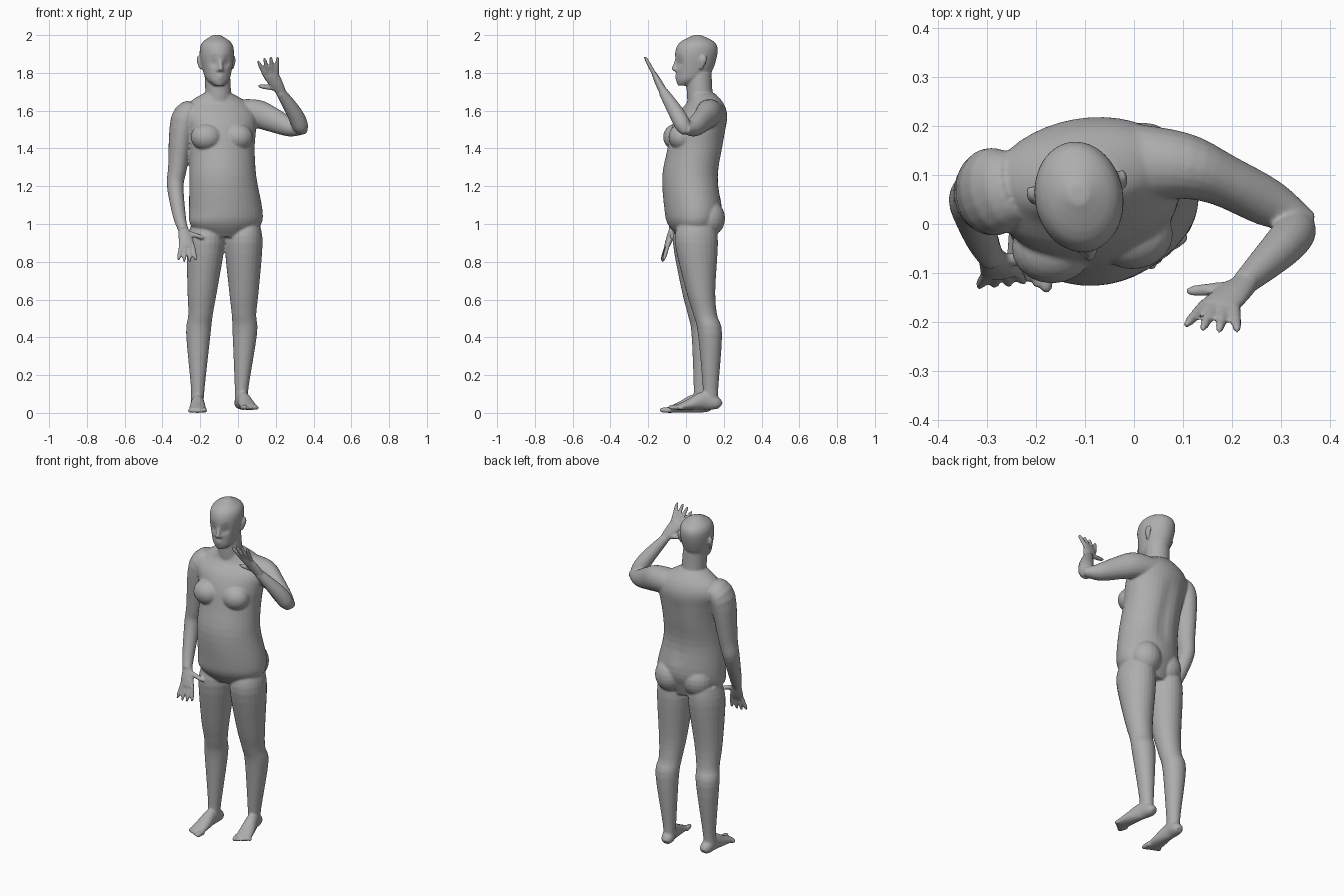
import bpy
import bmesh
import math
from mathutils import Vector, Matrix

default_cube = bpy.data.objects.get("Cube")
if default_cube:
    bpy.data.objects.remove(default_cube, do_unlink=True)

skin = bpy.data.materials.new("matte grey")
skin.use_nodes = True
skin.diffuse_color = (.42, .42, .42, 1)
skin.node_tree.nodes["Principled BSDF"].inputs["Base Color"].default_value = skin.diffuse_color

bm = bmesh.new()
TURN = Matrix.Rotation(math.radians(10), 4, 'Z')
RIGHTWARD = Vector((1, 0, 0))
LEFT = TURN @ RIGHTWARD
BACK = TURN @ Vector((0, 1, 0))
UP = Vector((0, 0, 1))


def blend(before, start, end, after, t):
    """Catmull-Rom blend between start and end."""
    slope_in, slope_out = (end - before) / 2, (after - start) / 2
    gap = end - start
    return (start + slope_in * t + (3 * gap - 2 * slope_in - slope_out) * t ** 2
            + (slope_in + slope_out - 2 * gap) * t ** 3)


def spline(rows, steps=4):
    """Smooth rows of (x, y, z, width radius, optional depth radius)."""
    rows = [(*row[:4], row[-1]) for row in rows]
    padded = [rows[0], *rows, rows[-1]]
    smooth = []
    for window in zip(padded, padded[1:], padded[2:], padded[3:]):
        for step in range(steps):
            smooth.append([blend(*values, step / steps) for values in zip(*window)])
    return smooth + [rows[-1]]


def tube(rows, hint=LEFT, axis=None, sides=20):
    """Closed loft whose width radius lies along the hint direction."""
    rows = spline(rows)
    centres = [Vector(row[:3]) for row in rows]
    rings = []
    for i, (centre, row) in enumerate(zip(centres, rows)):
        ahead, behind = centres[min(i + 1, len(rows) - 1)], centres[max(i - 1, 0)]
        along = axis or (ahead - behind).normalized()
        across = (hint - along * hint.dot(along)).normalized()
        depth = along.cross(across)
        angles = [math.tau * k / sides for k in range(sides)]
        rings.append([bm.verts.new(centre + across * row[3] * math.cos(angle)
                                   + depth * row[4] * math.sin(angle)) for angle in angles])
    for lower, upper in zip(rings, rings[1:]):
        for k in range(sides):
            bm.faces.new((lower[k - 1], lower[k], upper[k], upper[k - 1]))
    bm.faces.new(rings[0][::-1])
    bm.faces.new(rings[-1])
    return sum(rings, [])


def ball(centre, radii):
    placed = Matrix.Translation(centre) @ Matrix.Diagonal((*radii, 1))
    return bmesh.ops.create_uvsphere(bm, u_segments=20, v_segments=12, radius=1,
                                     matrix=placed)["verts"]


def dent(verts, centre, push, radius):
    for vert in verts:
        distance = (vert.co - Vector(centre)).length / radius
        vert.co += push * math.exp(-distance ** 2)


def finger(base, tip, radius):
    tube([(*base.lerp(tip, t), radius * taper) for t, taper in ((0, 1), (.75, .9), (1, .4))],
         hint=Vector((.6, .7, .3)), sides=10)


def hand(wrist, knuckles, across, reach, spread):
    """Palm, four fanned fingers and a thumb on the side opposite to across."""
    wrist, knuckles, reach = Vector(wrist), Vector(knuckles), Vector(reach)
    across = Vector(across).normalized()
    tube([(*wrist, .027, .022), (*wrist.lerp(knuckles, .5), .036, .02),
          (*knuckles, .042, .014), (*wrist.lerp(knuckles, 1.1), .036, .01)], hint=across)
    for i in range(4):
        offset = i - 1.5
        base = knuckles + across * offset * .021
        length = 1 - .08 * abs(offset)
        finger(base, base + reach * length + across * offset * spread, .0115)
    root = wrist.lerp(knuckles, .25) - across * .02
    finger(root, root - across * .085 + reach * .3, .0135)


def foot(heel, toe, sole, inner):
    """Sole-hugging loft with five toes, the largest on the inner side."""
    heel, toe = Vector((*heel, sole)), Vector((*toe, sole))
    side = (toe - heel).normalized().cross(UP)
    side *= math.copysign(1, side.x * inner)
    tube([(*(heel.lerp(toe, t) + UP * rise), width, rise) for t, width, rise in (
        (0, .02, .02), (.08, .034, .035), (.3, .034, .05), (.6, .043, .03), (.87, .045, .013))],
        hint=side)
    for i in range(5):
        radius = .0105 if i else .015
        offset = side * (.036 - .019 * i) + UP * radius
        finger(heel.lerp(toe, .78) + offset, heel.lerp(toe, 1 - .035 * i) + offset, radius)


# Torso from crotch to neck base, with a shallow spine furrow
torso = tube([
    (-.065, .05, .93, .13, .09), (-.065, .035, 1, .19, .13), (-.065, .037, 1.08, .195, .15),
    (-.08, .025, 1.25, .178, .15), (-.085, .05, 1.4, .174, .147), (-.09, .066, 1.5, .187, .144),
    (-.1, .085, 1.58, .2, .13), (-.105, .1, 1.64, .16, .095), (-.107, .085, 1.69, .08, .07)],
    axis=UP, sides=40)
for step in range(8):
    dent(torso, (-.06 - step * .004, .18, 1.18 + step * .045), BACK * -.008, .04)

# Neck
tube([(-.107, .085, 1.6, .075), (-.105, .073, 1.69, .069), (-.11, .068, 1.8, .068)], axis=UP)

# Paired parts: chest, seat and legs; the left leg stands further back
for side in (-1, 1):
    ball(Vector((-.085, -.035, 1.46)) + LEFT * side * .083, (.083, .072, .072))
    ball(Vector((-.065, .1, 1.03)) + LEFT * side * .083, (.09, .093, .1))
    leg = []
    for height, apart, y, width, depth in (
            (1, .1, .055, .08, .1), (.9, .1, .05, .1, .115), (.65, .11, .066, .079, .078),
            (.52, .115, .087, .065, .063), (.42, .123, .11, .065, .064),
            (.13, .116, .106, .036, .041), (.05, .117, .104, .035, .04)):
        drop = .9 - height
        leg.append((-.07 - drop * .035 + side * apart, y + side * (.005 + drop * .025),
                    height, width, depth))
    tube(leg, axis=-UP, sides=24)
foot((-.212, .135), (-.215, -.14), 0, 1)
foot((.008, .18), (.072, -.085), .015, -1)

# Lowered right arm and hand
tube([(-.24, .08, 1.61, .05, .07), (-.29, .065, 1.55, .066, .09), (-.32, .053, 1.3, .05, .06),
      (-.332, .04, 1.2, .044, .05), (-.31, -.03, 1.04, .034), (-.29, -.07, .97, .026)])
hand((-.29, -.066, .975), (-.27, -.1, .885), (-1, -.1, 0), (0, -.027, -.09), .01)

# Raised left upper arm, forearm and hand
tube([(0, .125, 1.59, .07, .08), (.1, .118, 1.583, .075, .068), (.18, .09, 1.553, .066, .054),
      (.28, .04, 1.51, .048), (.36, 0, 1.5, .022)], hint=UP)
tube([(.345, 0, 1.48, .022), (.33, -.015, 1.52, .042), (.297, -.052, 1.59, .041),
      (.225, -.12, 1.7, .026)])
hand((.228, -.12, 1.7), (.175, -.165, 1.788), (1, -.1, .2), (-.02, -.055, .1), .015)

# Head, built facing straight ahead and then turned onto the neck
head = tube([(0, -.07, 1.733, .026, .034), (0, -.045, 1.76, .056, .068),
             (0, -.02, 1.8, .073, .094), (0, -.006, 1.9, .09, .113),
             (0, 0, 1.96, .077, .095), (0, 0, 2, .02)], hint=RIGHTWARD, axis=UP, sides=40)
for side in (-1, 1):
    # Eye socket, eyeball and nostril wing
    dent(head, (side * .035, -.105, 1.857), Vector((0, .016, 0)), .022)
    head += ball((side * .035, -.083, 1.857), (.017, .014, .012))
    head += ball((side * .012, -.115, 1.816), (.009, .011, .008))
    # Ear
    head += tube([(side * .086, .005, 1.82, .006, .008), (side * .095, .016, 1.865, .009, .019),
                  (side * .094, .02, 1.89, .006, .01)], hint=RIGHTWARD, axis=UP)
# Nose
head += tube([(0, -.108, 1.88, .009), (0, -.117, 1.85, .01), (0, -.126, 1.822, .013),
              (0, -.118, 1.81, .009)], hint=RIGHTWARD, axis=-UP)
# Brow, upper lip and lower lip, each a bar bent around the face
for height, reach, front, radius in (
        (1.878, .055, -.107, .008), (1.784, .024, -.113, .006), (1.771, .021, -.112, .0065)):
    bar = [(reach * t, front + reach * t * t * .4, height - t * t * .003,
            radius * (1 - t * t / 2)) for t in (-1, -.5, 0, .5, 1)]
    head += tube(bar, hint=UP, sides=10)
bmesh.ops.transform(bm, verts=head, matrix=Matrix.Translation((-.113, .06, 0)) @ TURN)

# Fuse every part into one continuous body
bmesh.ops.recalc_face_normals(bm, faces=bm.faces)
mesh = bpy.data.meshes.new("body")
bm.to_mesh(mesh)
bm.free()
mesh.materials.append(skin)
body = bpy.data.objects.new("body", mesh)
bpy.context.collection.objects.link(body)
fuse = body.modifiers.new("fuse", 'REMESH')
fuse.mode = 'VOXEL'
fuse.voxel_size = .006
fuse.use_smooth_shade = True
soften = body.modifiers.new("soften", 'SMOOTH')
soften.factor = .5
soften.iterations = 4
